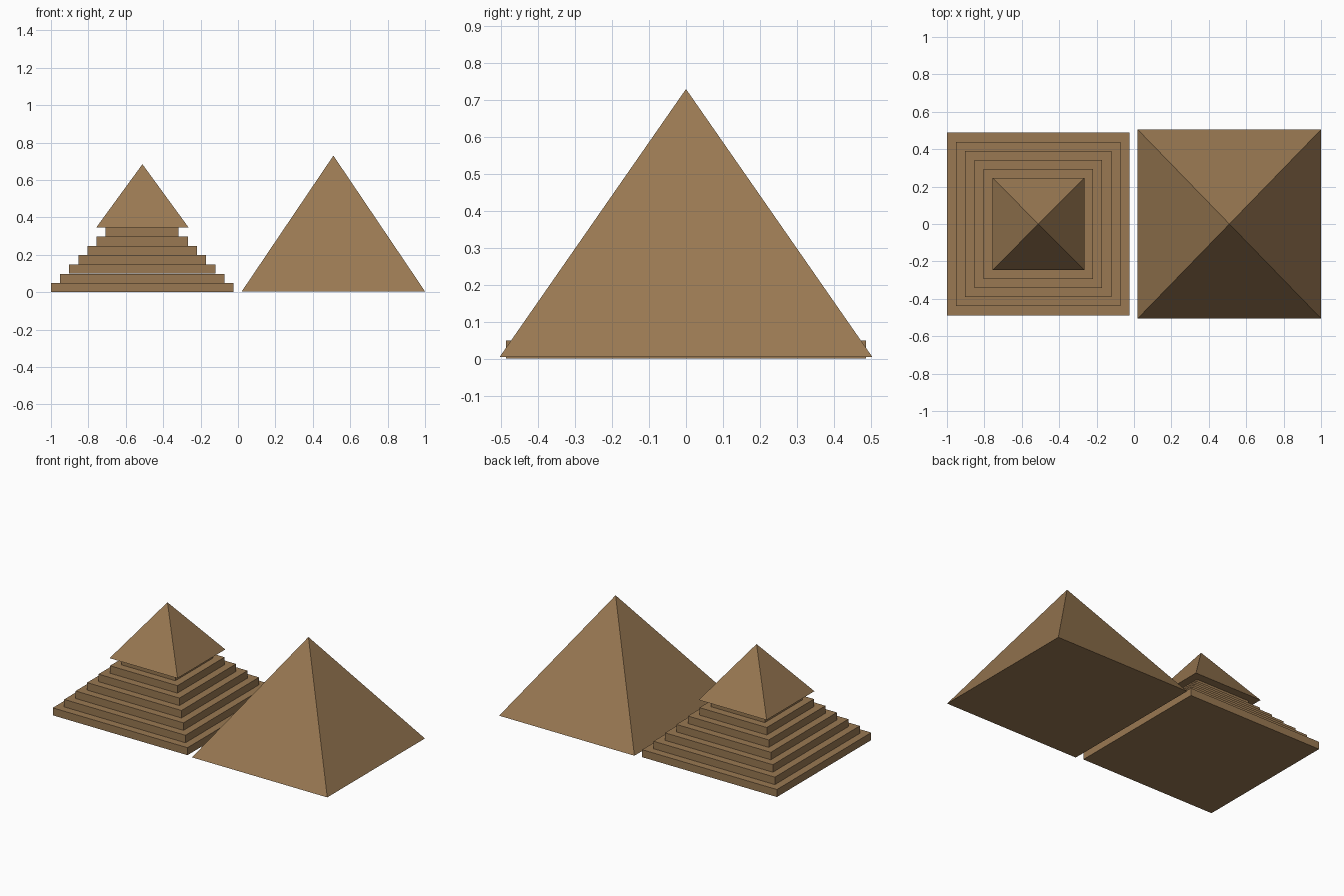
import bpy
import bmesh

if "Cube" in bpy.data.objects:
    bpy.data.objects.remove(bpy.data.objects["Cube"])

stone = bpy.data.materials.new("sandstone")
stone.diffuse_color = (0.32, 0.19, 0.085, 1)
stone.use_nodes = True
stone.node_tree.nodes["Principled BSDF"].inputs["Base Color"].default_value = stone.diffuse_color


def block(name, x, half_x, half_y, z0, z1, pointed=False):
    """Box, or four-sided pyramid when pointed, standing at z0."""
    bm = bmesh.new()
    base = [bm.verts.new((x + sx * half_x, sy * half_y, z0))
            for sx, sy in ((-1, -1), (1, -1), (1, 1), (-1, 1))]
    bm.faces.new(base[::-1])
    if pointed:
        apex = bm.verts.new((x, 0, z1))
        for i in range(4):
            bm.faces.new((base[i], base[(i + 1) % 4], apex))
    else:
        top = [bm.verts.new((v.co.x, v.co.y, z1)) for v in base]
        bm.faces.new(top)
        for i in range(4):
            j = (i + 1) % 4
            bm.faces.new((base[i], base[j], top[j], top[i]))
    mesh = bpy.data.meshes.new(name)
    bm.to_mesh(mesh)
    bm.free()
    mesh.materials.append(stone)
    obj = bpy.data.objects.new(name, mesh)
    bpy.context.collection.objects.link(obj)
    return obj


# Smooth-sided pyramid
block("large_pyramid", 0.51, 0.49, 0.505, 0.004, 0.73, pointed=True)

# Stepped pyramid: each tier shrinks by a tenth of the bottom one
for i in range(7):
    half = 0.488 * (1 - 0.1 * i)
    z = 0.0495 * i
    block(f"step_{i + 1}", -0.512, half, half, z, z + 0.049)

# Overhanging pointed cap
block("cap_pyramid", -0.511, 0.246, 0.247, 0.347, 0.684, pointed=True)
